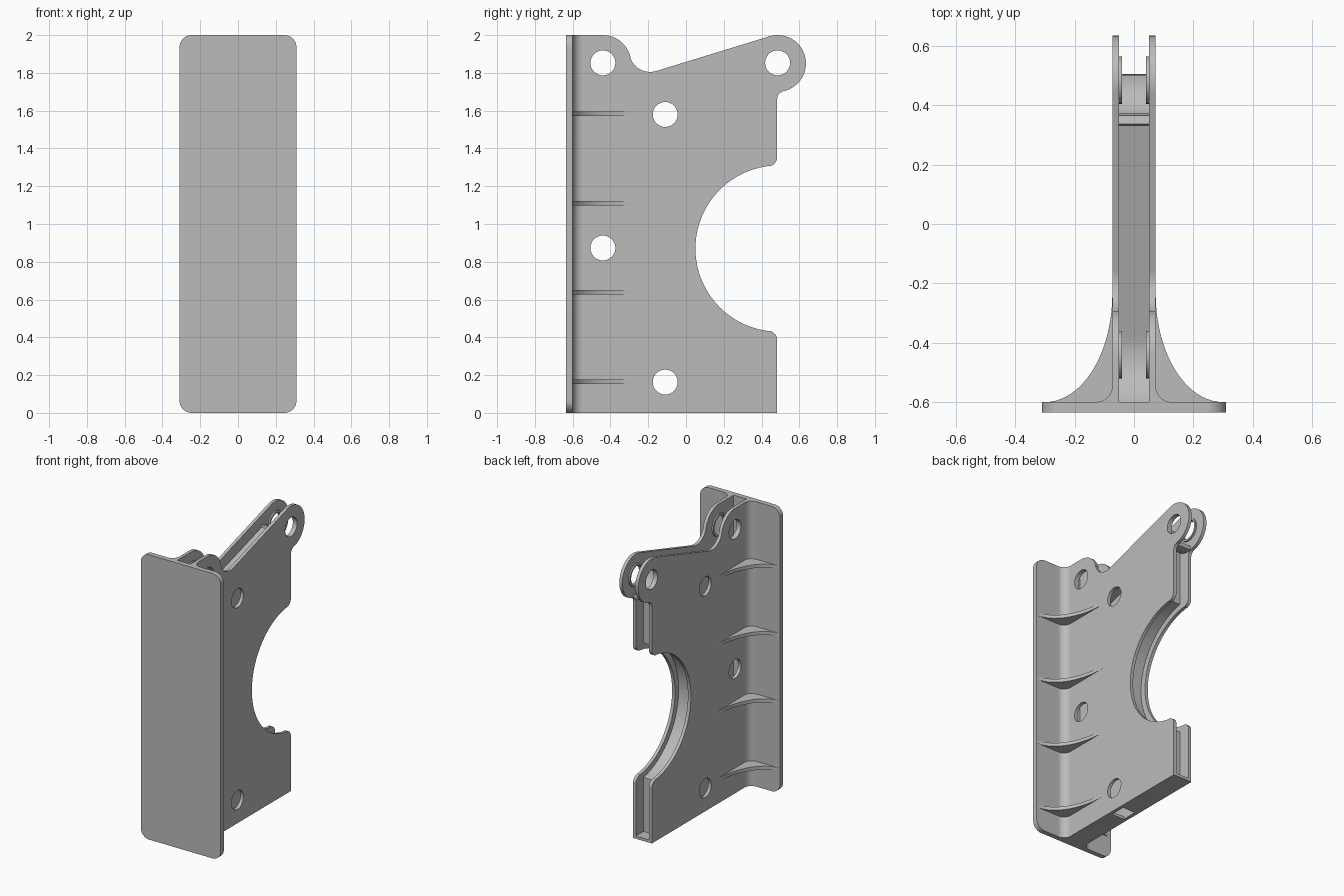
import bpy, bmesh, math
from mathutils import Matrix, Vector

if "Cube" in bpy.data.objects:
    bpy.data.objects.remove(bpy.data.objects["Cube"], do_unlink=True)

GREY = (0.5, 0.5, 0.5, 1)
grey = bpy.data.materials.new("plain_grey")
grey.diffuse_color = GREY
grey.use_nodes = True
grey.node_tree.nodes["Principled BSDF"].inputs["Base Color"].default_value = GREY

# Sketch axes: side sketches are (y, z), front ones (x, z), top ones (x, y)
SIDE = Matrix(((0, 0, 1, 0), (1, 0, 0, 0), (0, 1, 0, 0), (0, 0, 0, 1)))
FRONT = Matrix(((1, 0, 0, 0), (0, 0, -1, 0), (0, 1, 0, 0), (0, 0, 0, 1)))
TOP = Matrix.Identity(4)


def arc(cx, cy, r, start, end, n=12, ry=None):
    ry = ry or r
    angles = [math.radians(start + (end - start) * i / n) for i in range(n + 1)]
    return [(cx + r * math.cos(a), cy + ry * math.sin(a)) for a in angles]


def circle(cx, cy, r):
    return arc(cx, cy, r, 0, 360, 40)[:-1]


def rounded(x0, x1, y0, y1, r):
    return (arc(x1 - r, y1 - r, r, 0, 90) + arc(x0 + r, y1 - r, r, 90, 180)
            + arc(x0 + r, y0 + r, r, 180, 270) + arc(x1 - r, y0 + r, r, 270, 360))


def box(x0, x1, y0, y1):
    return [(x0, y0), (x1, y0), (x1, y1), (x0, y1)]


def band(path, thickness):
    """Thicken an open path towards its right-hand side."""
    pts = [Vector(p) for p in path]
    inner = []
    for i, p in enumerate(pts):
        d = (pts[min(i + 1, len(pts) - 1)] - pts[max(i - 1, 0)]).normalized()
        inner.append(p + Vector((d.y, -d.x)) * thickness)
    return [tuple(p) for p in pts + inner[::-1]]


def extrude(name, loops, axes, low, high):
    """Extrude an outline with optional holes between two offsets."""
    curve = bpy.data.curves.new(name, "CURVE")
    curve.dimensions = "2D"
    curve.fill_mode = "BOTH"
    curve.extrude = (high - low) / 2
    for loop in loops:
        spline = curve.splines.new("POLY")
        spline.points.add(len(loop) - 1)
        for point, (a, b) in zip(spline.points, loop):
            point.co = (a, b, 0, 1)
        spline.use_cyclic_u = True
    source = bpy.data.objects.new(name + "_sketch", curve)
    bpy.context.collection.objects.link(source)
    graph = bpy.context.evaluated_depsgraph_get()
    mesh = bpy.data.meshes.new_from_object(source.evaluated_get(graph))
    bpy.data.objects.remove(source, do_unlink=True)
    mesh.transform(axes @ Matrix.Translation((0, 0, (low + high) / 2)))
    bm = bmesh.new()
    bm.from_mesh(mesh)
    bmesh.ops.remove_doubles(bm, verts=bm.verts, dist=0.0001)
    bmesh.ops.recalc_face_normals(bm, faces=bm.faces)
    bm.to_mesh(mesh)
    bm.free()
    mesh.name = name
    mesh.materials.clear()
    mesh.materials.append(grey)
    obj = bpy.data.objects.new(name, mesh)
    bpy.context.collection.objects.link(obj)
    bpy.ops.object.select_all(action="DESELECT")
    obj.select_set(True)
    bpy.context.view_layer.objects.active = obj
    bpy.ops.object.shade_smooth_by_angle(angle=math.radians(30))
    return obj


WALL_IN, WALL_OUT = 0.05, 0.073
BACK = -0.6
HOLE = 0.066
upper_pins = [(-0.44, 1.853), (0.485, 1.853)]
holes = upper_pins + [(-0.11, 1.58), (-0.44, 0.873), (-0.11, 0.163)]

# Front mounting plate
extrude("front_plate", [rounded(-0.31, 0.31, 0, 2, 0.065)], FRONT, 0.6, 0.635)

# Side wall outline: lugs, sloping top and round cutout
wall = ([(BACK, 0), (BACK, 2)]
        + arc(-0.44, 1.85, 0.15, 90, 14.6)
        + arc(-0.19, 1.915, 0.11, 194.6, 287)
        + arc(0.485, 1.85, 0.15, 107, -78, 28)
        + arc(0.523, 1.664, 0.04, 102, 180, 8)
        + arc(0.433, 1.355, 0.05, 0, -83, 8)
        + arc(0.49, 0.87, 0.44, 97, 263, 48)
        + arc(0.433, 0.385, 0.05, 83, 0, 8)
        + [(0.483, 0)])

for side, sign in (("left", 1), ("right", -1)):
    low, high = sorted((sign * WALL_IN, sign * WALL_OUT))
    extrude(side + "_wall", [wall] + [circle(y, z, HOLE) for y, z in holes], SIDE, low, high)

    # Raised rings inside the lugs
    low, high = sorted((sign * 0.04, sign * WALL_IN))
    for i, (y, z) in enumerate(upper_pins):
        extrude(f"{side}_pin_ring_{i}", [circle(y, z, 0.08), circle(y, z, HOLE)], SIDE, low, high)

    # Rounded joint between wall and front plate
    joint = [(WALL_OUT - 0.005, BACK)] + [(WALL_OUT - 0.005, -0.545)]
    joint += arc(WALL_OUT + 0.055, BACK + 0.055, 0.055, 180, 270)
    extrude(side + "_joint", [[(sign * x, y) for x, y in joint]], TOP, 0, 2)

    # Curved stiffening ribs
    rib = [(WALL_OUT - 0.005, BACK), (WALL_OUT - 0.005, -0.235)]
    rib += arc(0.3, -0.235, 0.3 - WALL_OUT, 180, 270, 20, 0.365)
    for i in range(4):
        z = 0.165 + i * 0.473
        extrude(f"{side}_rib_{i}", [[(sign * x, y) for x, y in rib]], TOP, z - 0.012, z + 0.012)

# Webs joining the two walls
slope = arc(-0.44, 1.85, 0.2, 217, 287) + [(0.365, 1.885)]
cradle = arc(0.485, 1.85, 0.125, 163, 278, 20)
back = [(0.4, 0)] + arc(0.49, 0.87, 0.48, 259, 101, 40) + [(0.4, 1.745)]
for name, path, thick in (("slope_web", slope, 0.03), ("pin_cradle", cradle, 0.03),
                          ("back_web", back, -0.025)):
    extrude(name, [band(path, thick)], SIDE, -WALL_IN, WALL_IN)

# Floor with a drain opening
extrude("floor", [box(-WALL_IN, WALL_IN, BACK, 0.483), box(-0.049, 0.049, -0.16, -0.05)],
        TOP, 0, 0.02)
